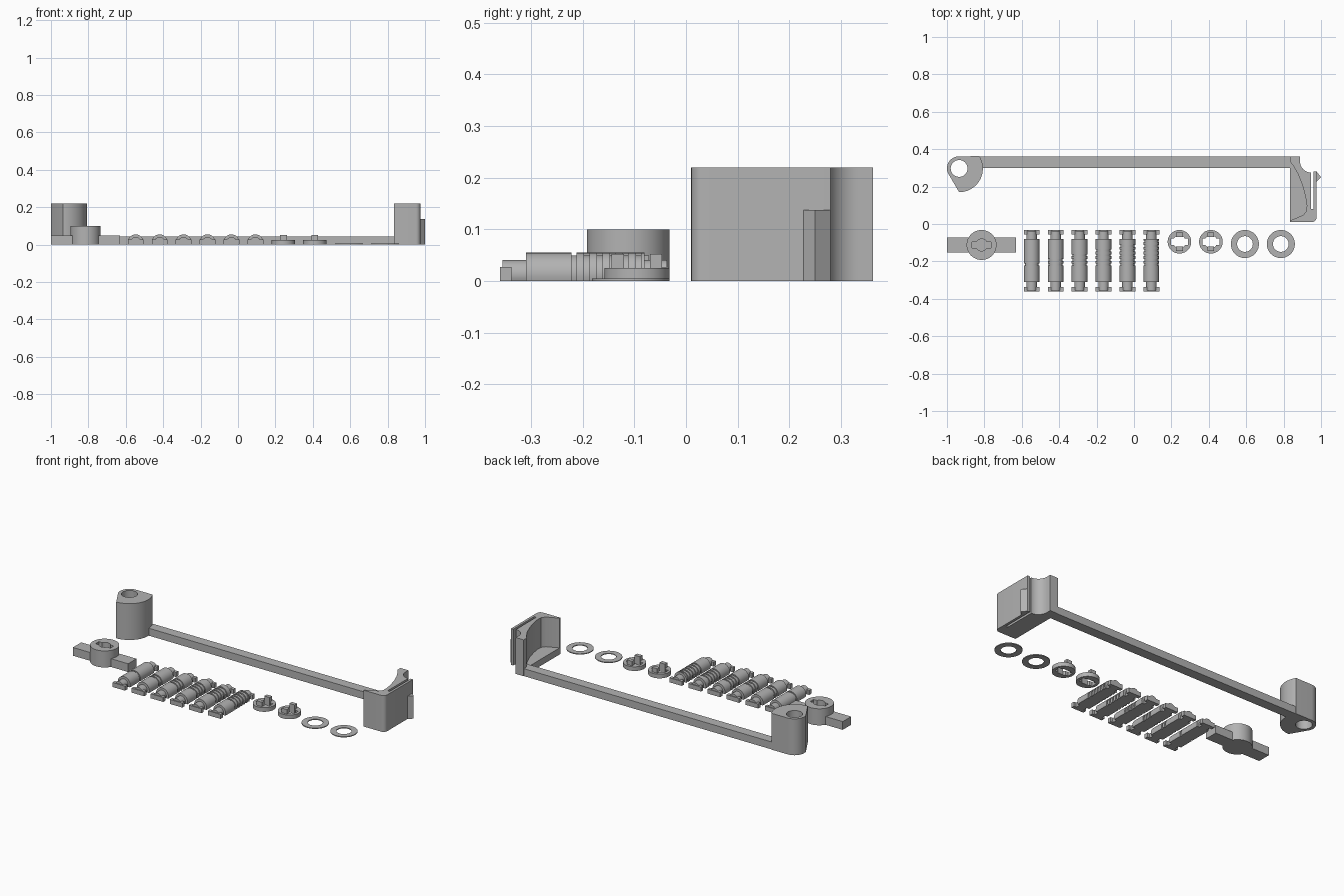
import bpy, bmesh
from math import sin, cos, pi, asin, radians

cube = bpy.data.objects.get("Cube")
if cube:
    bpy.data.objects.remove(cube)

grey = bpy.data.materials.new("plain_grey")
grey.use_nodes = True
GREY = (0.45, 0.45, 0.45, 1)
grey.diffuse_color = GREY
grey.node_tree.nodes["Principled BSDF"].inputs["Base Color"].default_value = GREY


def finish(ob):
    ob.data.materials.clear()
    ob.data.materials.append(grey)
    bpy.ops.object.select_all(action='DESELECT')
    ob.select_set(True)
    bpy.context.view_layer.objects.active = ob
    bpy.ops.object.shade_smooth_by_angle(angle=radians(30))
    return ob


def arc(cx, cy, r, a0, a1, n=16):
    return [(cx + r * cos(radians(a0 + (a1 - a0) * i / n)),
             cy + r * sin(radians(a0 + (a1 - a0) * i / n))) for i in range(n + 1)]


def circle(cx, cy, r, n=48):
    return arc(cx, cy, r, 0, 360, n)[:-1]


def rect(x0, x1, y0, y1):
    return [(x0, y0), (x1, y0), (x1, y1), (x0, y1)]


def prism(name, z0, z1, *loops):
    """Extruded plan outline; further loops become holes."""
    cu = bpy.data.curves.new(name, 'CURVE')
    cu.dimensions = '2D'
    cu.fill_mode = 'BOTH'
    cu.extrude = (z1 - z0) / 2
    for loop in loops:
        sp = cu.splines.new('POLY')
        sp.points.add(len(loop) - 1)
        for p, (x, y) in zip(sp.points, loop):
            p.co = (x, y, 0, 1)
        sp.use_cyclic_u = True
    ob = bpy.data.objects.new(name, cu)
    bpy.context.collection.objects.link(ob)
    bpy.ops.object.select_all(action='DESELECT')
    ob.select_set(True)
    bpy.context.view_layer.objects.active = ob
    bpy.ops.object.convert(target='MESH')
    ob = bpy.context.view_layer.objects.active
    ob.name = name
    bm = bmesh.new()
    bm.from_mesh(ob.data)
    bmesh.ops.remove_doubles(bm, verts=bm.verts, dist=1e-5)
    bmesh.ops.translate(bm, verts=bm.verts, vec=(0, 0, (z0 + z1) / 2))
    bmesh.ops.recalc_face_normals(bm, faces=bm.faces)
    bm.to_mesh(ob.data)
    bm.free()
    return finish(ob)


def slotted_hole(cx, cy, r, reach, half):
    """Round hole with a slot to each side."""
    a = math_deg = asin(half / r) * 180 / pi
    return ([(cx + reach, cy - half), (cx + reach, cy + half)]
            + arc(cx, cy, r, a, 180 - a)
            + [(cx - reach, cy + half), (cx - reach, cy - half)]
            + arc(cx, cy, r, 180 + a, 360 - a))


def flat_pin(name, x, profile, axis_z, n=20):
    """Turned pin along y, cut flat where it meets the ground."""
    bm = bmesh.new()
    rings = []
    for y, r in profile:
        a = asin(axis_z / r)
        rings.append([bm.verts.new((x + r * cos(-a + (pi + 2 * a) * i / n), y,
                                    axis_z + r * sin(-a + (pi + 2 * a) * i / n)))
                      for i in range(n + 1)])
    for p, q in zip(rings, rings[1:]):
        for i in range(n + 1):
            j = (i + 1) % (n + 1)
            bm.faces.new((p[i], p[j], q[j], q[i]))
    bm.faces.new(rings[0])
    bm.faces.new(rings[-1])
    bmesh.ops.recalc_face_normals(bm, faces=bm.faces)
    me = bpy.data.meshes.new(name)
    bm.to_mesh(me)
    bm.free()
    ob = bpy.data.objects.new(name, me)
    bpy.context.collection.objects.link(ob)
    return finish(ob)


# Long bar joining the pivot boss and the latch block
TALL = 0.22
prism("long_bar", 0, 0.045, rect(-0.83, 0.86, 0.30, 0.36))

# Pivot boss with a through hole
boss = ([(-0.935, 0.362)] + arc(-0.935, 0.297, 0.065, 90, 200)
        + arc(-0.935, 0.297, 0.127, 270, 391, 24))
prism("pivot_boss", 0, TALL, boss, circle(-0.935, 0.297, 0.045))

# Latch block: hollowed wall, springy strip and low floor
outer = ([(0.888, 0.362)] + arc(0.947, 0.334, 0.059, 180, 270)
         + [(0.947, 0.08), (0.961, 0.08), (0.961, 0.28), (0.976, 0.28)]
         + arc(0.951, 0.035, 0.025, 0, -90, 6))
hollow = [(0.835, 0.01), (0.835, 0.018), (0.905, 0.048), (0.922, 0.07),
          (0.924, 0.1), (0.916, 0.15), (0.9, 0.21), (0.878, 0.265),
          (0.852, 0.31), (0.835, 0.332)]
prism("latch_wall", 0.04, TALL, outer + hollow + [(0.835, 0.362)])
prism("latch_floor", 0, 0.04, outer + [(0.835, 0.01), (0.835, 0.362)])
prism("latch_hook", 0, 0.138, [(0.97, 0.227), (0.977, 0.227), (1.0, 0.25),
                               (0.977, 0.28), (0.97, 0.28)])

# Turning handle: flat grip with a keyed socket on top
HX, HY = -0.815, -0.112
prism("handle_grip", 0, 0.05, rect(-1.0, -0.63, HY - 0.04, HY + 0.04))
prism("handle_base", 0, 0.05, circle(HX, HY, 0.08))
prism("handle_socket", 0.05, 0.10, circle(HX, HY, 0.08),
      slotted_hole(HX, HY, 0.032, 0.05, 0.016))

# Six half-round pins, each with one more groove than the last
AXIS, BODY, NECK = 0.013, 0.042, 0.028
for k in range(6):
    x = -0.547 + 0.128 * k
    prof = [(-0.355, NECK), (-0.31, NECK), (-0.31, BODY)]
    for g in range(k + 1):
        y = -0.222 + 0.025 * g
        prof += [(y, BODY), (y, BODY - 0.005), (y + 0.01, BODY - 0.005), (y + 0.01, BODY)]
    prof += [(-0.08, BODY), (-0.08, NECK), (-0.037, NECK)]
    flat_pin(f"pin_{k + 1}", x, prof, AXIS)
    for end, y0 in (("front", -0.36), ("back", -0.055)):
        prism(f"pin_{k + 1}_{end}_head", 0, 0.027, rect(x - 0.042, x + 0.042, y0, y0 + 0.022))

# Keyed discs with two upright tabs
for k, x in enumerate((0.243, 0.411)):
    y = -0.095
    prism(f"keyed_disc_{k + 1}", 0, 0.025, circle(x, y, 0.063),
          slotted_hole(x, y, 0.034, 0.046, 0.018))
    for side in (-1, 1):
        c = y + side * 0.037
        prism(f"disc_{k + 1}_tab", 0, 0.052, rect(x - 0.018, x + 0.018, c - 0.012, c + 0.012))

# Thin washers
for k, x in enumerate((0.593, 0.785)):
    prism(f"washer_{k + 1}", 0, 0.005, circle(x, -0.107, 0.075), circle(x, -0.107, 0.042))
